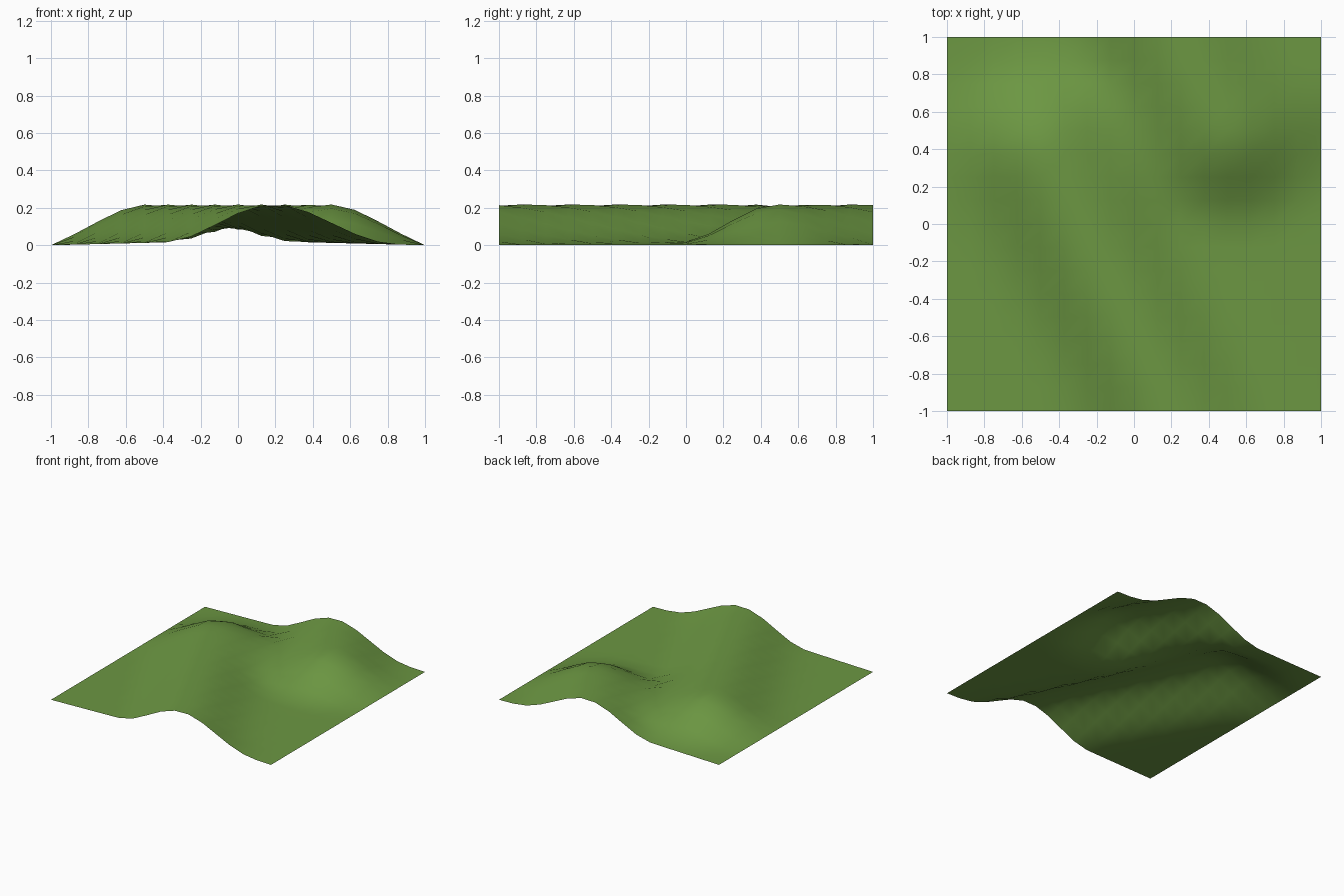
import bpy, bmesh, math
from mathutils import Vector

if "Cube" in bpy.data.objects:
    bpy.data.objects.remove(bpy.data.objects["Cube"])

N = 16          # grid divisions per side
TOP = 0.218     # ridge height
REACH = 0.53    # distance from crest line to flat ground

# One slanted ridge, repeated every 2 units along y
CREST = [Vector((0.49, -1.51)), Vector((0.195, -1.0)), Vector((-0.49, 0.41))]
STEP = Vector((0, 2))
# Low saddle joining the ends of neighbouring ridges
SADDLE, SADDLE_TOP, SADDLE_REACH = Vector((-0.1, 0.46)), 0.24, 0.6


def distance(p, a, b):
    ab = b - a
    t = max(0.0, min(1.0, (p - a).dot(ab) / ab.length_squared))
    return (p - a - ab * t).length


def bump(d, reach):
    return 0.5 * (1 + math.cos(math.pi * min(d / reach, 1.0)))


def height(x, y):
    if abs(x) > 0.999:
        return 0.0
    p = Vector((x, y))
    reach = REACH + 0.12 * max(0.0, abs(x) - 0.4)
    gap = 1.0
    for k in (-1, 0, 1):
        q = p - k * STEP
        d = min(distance(q, a, b) for a, b in zip(CREST, CREST[1:]))
        gap *= 1 - bump(d, reach)
        gap *= 1 - SADDLE_TOP * bump((q - SADDLE).length, SADDLE_REACH)
    base = 0.025 * (1 - abs(x))     # ground rises slightly to the middle
    return base + (TOP - base) * (1 - gap)


# Ground sheet
bm = bmesh.new()
bmesh.ops.create_grid(bm, x_segments=N, y_segments=N, size=1.0)
for v in bm.verts:
    v.co.z = height(v.co.x, v.co.y)
for f in bm.faces:
    f.smooth = True
mesh = bpy.data.meshes.new("grass_hill")
bm.to_mesh(mesh)
bm.free()

# Grass colour
grass = bpy.data.materials.new("grass_green")
grass.diffuse_color = (0.15, 0.31, 0.055, 1)
grass.use_nodes = True
grass.node_tree.nodes["Principled BSDF"].inputs["Base Color"].default_value = grass.diffuse_color
mesh.materials.append(grass)
hill = bpy.data.objects.new("grass_hill", mesh)
bpy.context.collection.objects.link(hill)
